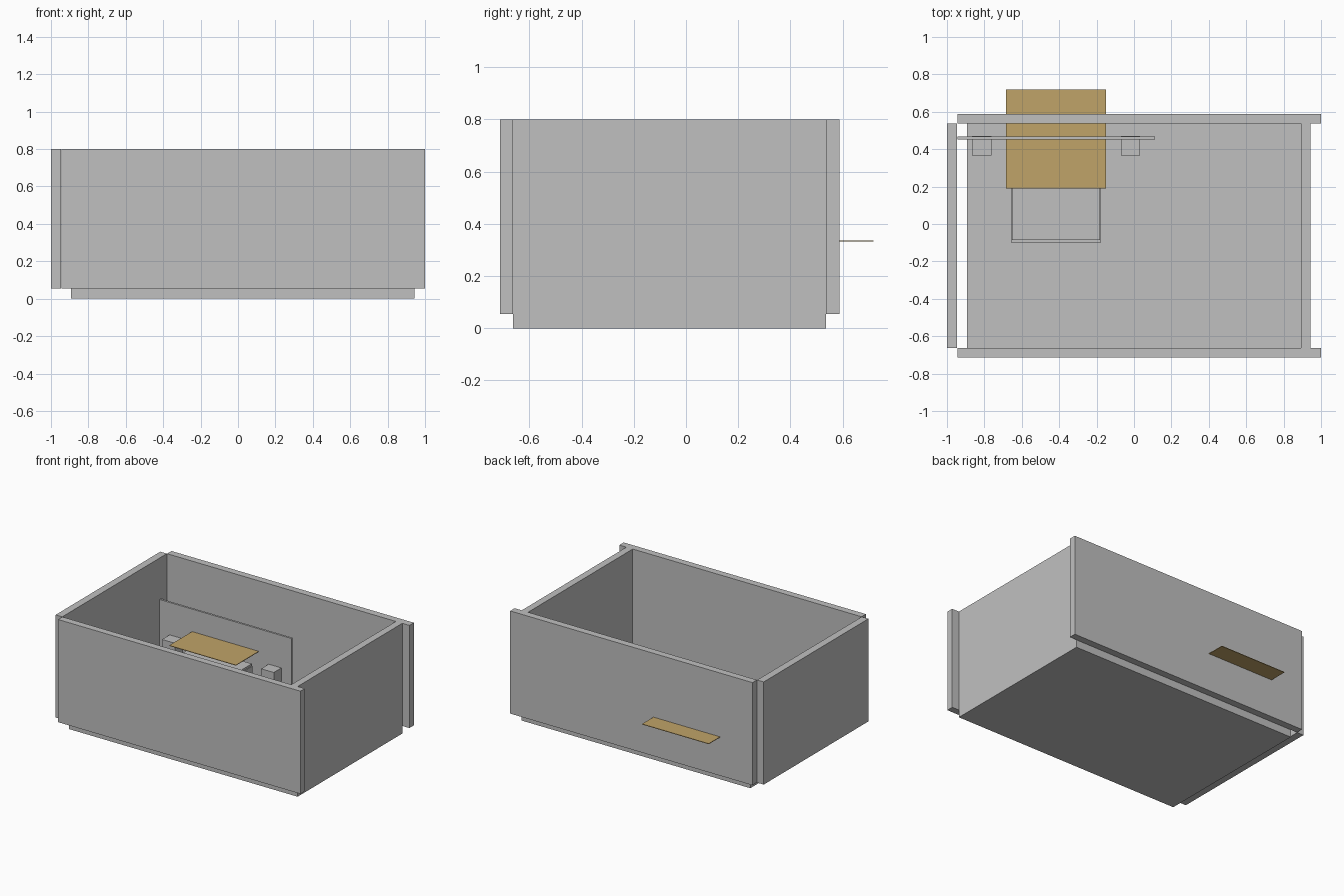
import bpy
import bmesh

if "Cube" in bpy.data.objects:
    bpy.data.objects.remove(bpy.data.objects["Cube"])


def material(name, rgb):
    m = bpy.data.materials.new(name)
    m.diffuse_color = (*rgb, 1.0)
    m.use_nodes = True
    m.node_tree.nodes["Principled BSDF"].inputs["Base Color"].default_value = m.diffuse_color
    return m


GREY = material("light grey", (0.53, 0.53, 0.53))
TAN = material("tan", (0.53, 0.37, 0.14))


def box(name, x, y, z, mat=GREY):
    """Box spanning the given (min, max) ranges."""
    bm = bmesh.new()
    bmesh.ops.create_cube(bm, size=1.0)
    for v in bm.verts:
        v.co = [r[0] if c < 0 else r[1] for c, r in zip(v.co, (x, y, z))]
    mesh = bpy.data.meshes.new(name)
    bm.to_mesh(mesh)
    bm.free()
    mesh.materials.append(mat)
    obj = bpy.data.objects.new(name, mesh)
    bpy.context.collection.objects.link(obj)
    return obj


BASE, TOP = 0.055, 0.80
INNER_Y = (-0.663, 0.537)

# Tray: floor and four offset walls
box("floor", (-0.892, 0.892), INNER_Y, (0, BASE))
box("right_wall", (0.892, 0.943), INNER_Y, (0, TOP))
box("left_wall", (-1.0, -0.947), INNER_Y, (BASE, TOP))
box("front_wall", (-0.945, 1.0), (-0.713, -0.663), (BASE, TOP))
box("back_wall", (-0.945, 1.0), (0.537, 0.588), (BASE, TOP))

# Upright partition in front of the back wall
box("partition", (-0.945, 0.112), (0.452, 0.467), (BASE, 0.50))

# Pair of support blocks
for side, x in (("left", -0.865), ("right", -0.07)):
    box(side + "_block", (x, x + 0.102), (0.365, 0.47), (BASE, 0.265))

# Inner case with a slightly narrower lid
box("case", (-0.657, -0.177), (-0.10, 0.42), (BASE, 0.235))
box("case_lid", (-0.651, -0.183), (-0.085, 0.42), (0.235, 0.25))

# Thin sheet passing through the partition and back wall
box("sheet", (-0.685, -0.15), (0.19, 0.718), (0.333, 0.337), TAN)
